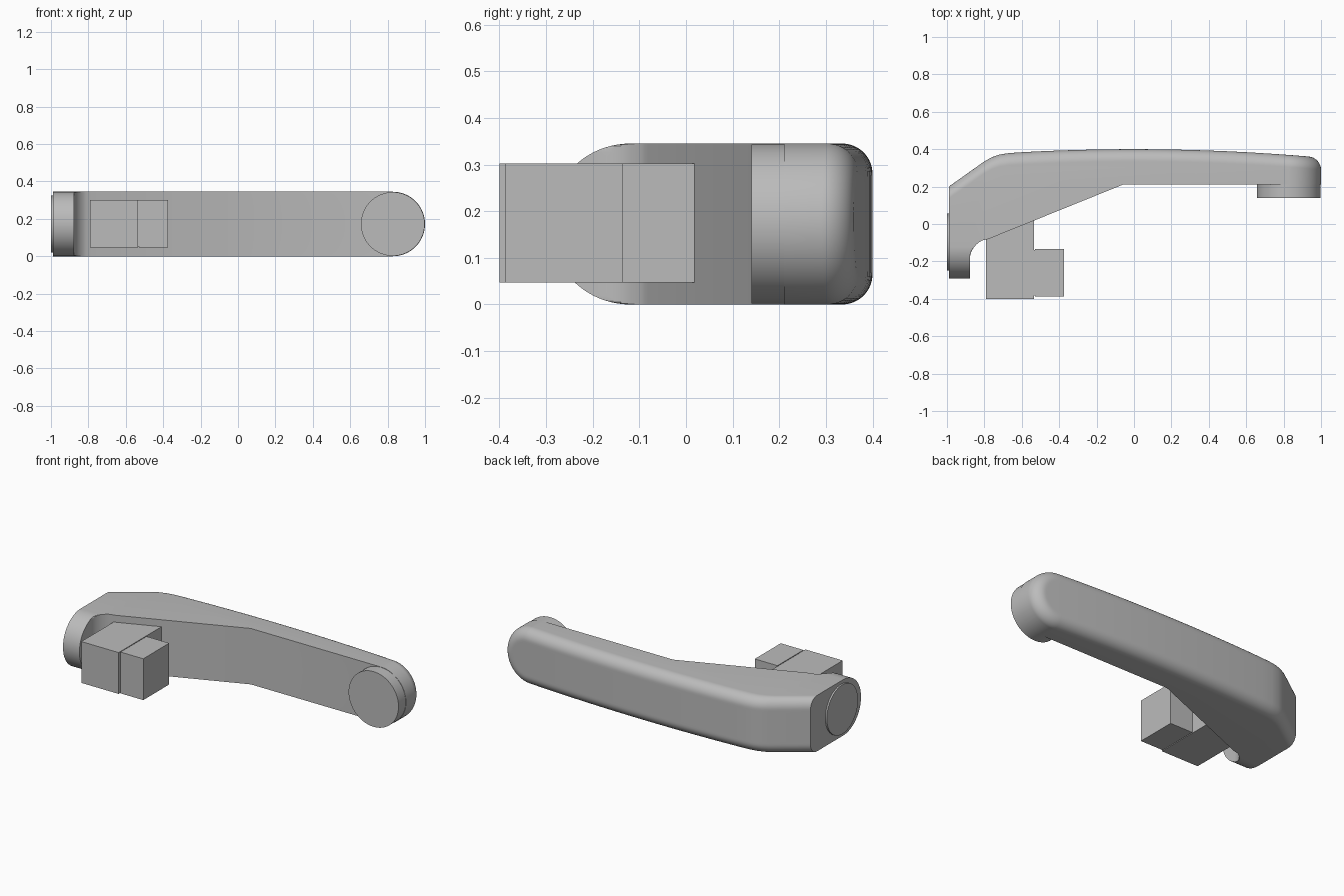
import bpy, bmesh, math
from mathutils import Matrix

if "Cube" in bpy.data.objects:
    bpy.data.objects.remove(bpy.data.objects["Cube"])

grey = bpy.data.materials.new("satin_grey")
grey.use_nodes = True
grey.diffuse_color = (0.5, 0.5, 0.5, 1)
grey.node_tree.nodes["Principled BSDF"].inputs["Base Color"].default_value = (0.5, 0.5, 0.5, 1)

R = 0.1725          # half height; also the radius of both rounded ends
ZC = R
END_X = 1 - R       # centre of the rounded grip end
LEG_Y = -0.12       # centre of the rounded mounting leg
FILLET = 0.065
STEPS = 40


def finish(name, bm, smooth=True):
    bmesh.ops.recalc_face_normals(bm, faces=bm.faces)
    mesh = bpy.data.meshes.new(name)
    bm.to_mesh(mesh)
    bm.free()
    mesh.materials.append(grey)
    ob = bpy.data.objects.new(name, mesh)
    bpy.context.collection.objects.link(ob)
    if smooth:
        bpy.ops.object.select_all(action='DESELECT')
        ob.select_set(True)
        bpy.context.view_layer.objects.active = ob
        bpy.ops.object.shade_smooth_by_angle(angle=math.radians(28))
    return ob


def box(name, x, y, z):
    bm = bmesh.new()
    bmesh.ops.create_cube(bm, size=1)
    for v in bm.verts:
        v.co = [lo + (c + 0.5) * (hi - lo) for c, (lo, hi) in zip(v.co, (x, y, z))]
    return finish(name, bm, False)


def disc(name, centre, radius, depth, rotation):
    bm = bmesh.new()
    bmesh.ops.create_cone(bm, cap_ends=True, segments=64, radius1=radius, radius2=radius,
                          depth=depth, matrix=Matrix.Translation(centre) @ rotation)
    return finish(name, bm)


# Back outline: sloped shoulder, rounded bend, then a gentle bow
SHOULDER = [(-0.99, 0.2), (-0.8, 0.335), (-0.76, 0.357), (-0.72, 0.371), (-0.67, 0.379)]


def back(x):
    if x > SHOULDER[-1][0]:
        return 0.4 - 0.045 * x * x
    for (x0, y0), (x1, y1) in zip(SHOULDER, SHOULDER[1:]):
        if x <= x1:
            return y0 + (y1 - y0) * (x - x0) / (x1 - x0)


def back_point(x, z):
    # Lower the back near the edge by a quarter-round
    d = R - math.hypot(max(0, x - END_X), z - ZC)
    e = min(max(FILLET - d, 0), FILLET)
    return x, back(x) - FILLET + math.sqrt(FILLET ** 2 - e ** 2)


def section(z):
    w = math.sqrt(max(0, R * R - (z - ZC) ** 2))
    leg_end = LEG_Y - w
    xs = [p[0] for p in SHOULDER] + [-0.6 + i * (END_X + 0.6) / 16 for i in range(17)]
    xs += [END_X + w * math.sin(i / 20 * math.pi / 2) for i in range(1, 21)]
    pts = [back_point(x, z) for x in xs]
    # Front side: straight grip, angled arm, concave corner, leg
    pts += [(END_X + w, 0.21), (-0.06, 0.21), (-0.78, -0.081)]
    for i in range(1, 9):
        a = math.radians(112 + 68 * i / 8)
        pts.append((-0.746 + 0.132 * math.cos(a), max(-0.19 + 0.118 * math.sin(a), leg_end)))
    return pts + [(-0.878, leg_end), (-0.99, leg_end)]


# Grip body lofted through horizontal sections
bm = bmesh.new()
rings = []
for k in range(STEPS + 1):
    z = ZC - R * math.cos(math.pi * k / STEPS)
    rings.append([bm.verts.new((x, y, z)) for x, y in section(z)])
n = len(rings[0])
for a, b in zip(rings, rings[1:]):
    for i in range(n):
        j = (i + 1) % n
        bm.faces.new((a[i], a[j], b[j], b[i]))
bm.faces.new(rings[0])
bm.faces.new(rings[-1])
bmesh.ops.remove_doubles(bm, verts=bm.verts, dist=0.0002)
finish("grip_body", bm)

# Round pad under the grip end and plate on the mounting leg
disc("end_pad", (END_X, 0.18, ZC), R - 0.002, 0.08, Matrix.Rotation(math.pi / 2, 4, 'X'))
disc("side_cap", (-0.985, -0.097, ZC), 0.152, 0.03, Matrix.Rotation(math.pi / 2, 4, 'Y'))

# Latch blocks
box("latch_block", (-0.79, -0.535), (-0.4, 0.02), (0.047, 0.302))
box("latch_tab", (-0.53, -0.375), (-0.388, -0.135), (0.047, 0.302))
box("latch_joint", (-0.54, -0.525), (-0.383, -0.14), (0.052, 0.297))
